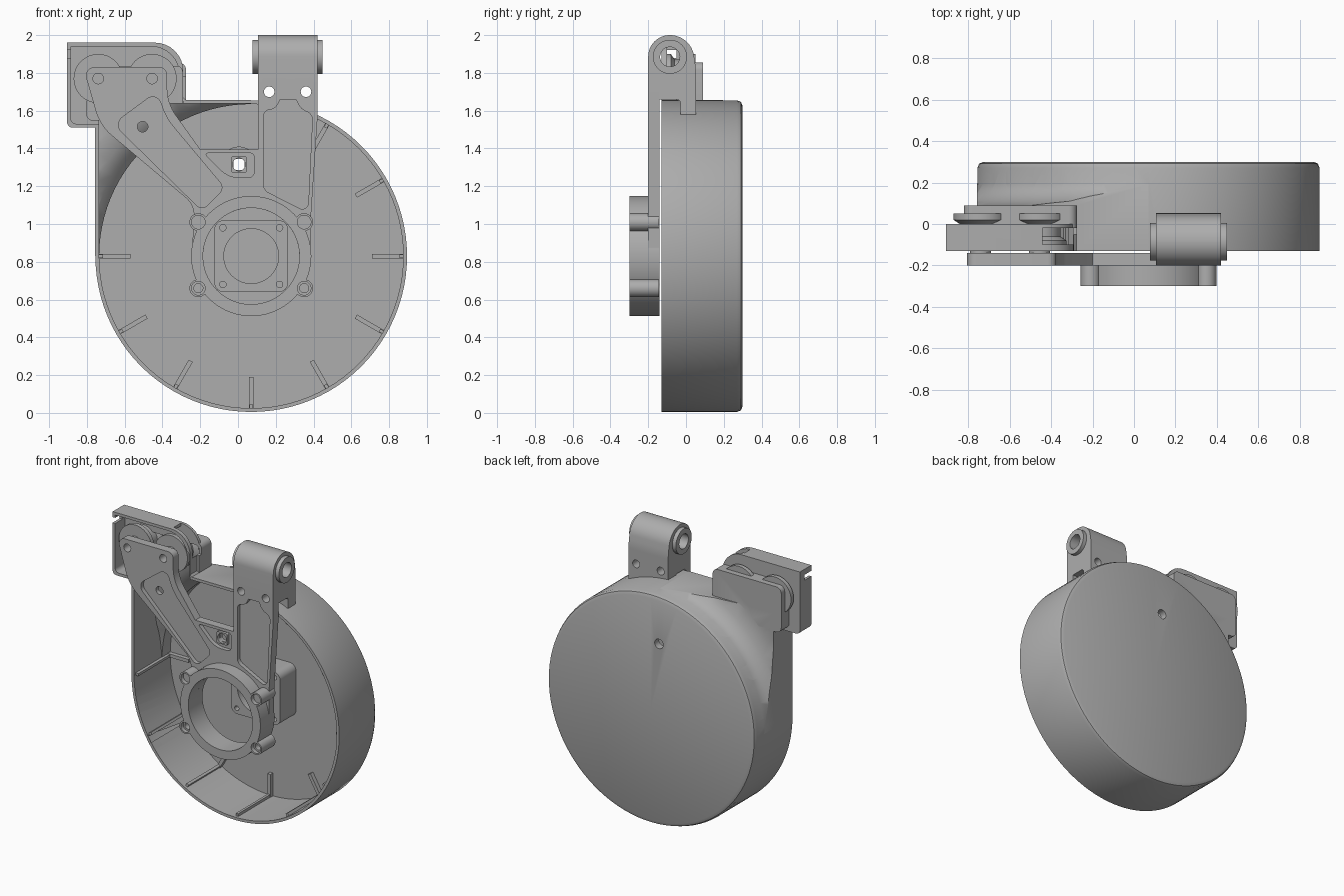
import bpy, bmesh, math
from mathutils import Vector

cube = bpy.data.objects.get("Cube")
if cube:
    bpy.data.objects.remove(cube, do_unlink=True)

GREY = (0.42, 0.42, 0.42, 1)
mat = bpy.data.materials.new("grey plastic")
mat.use_nodes = True
mat.diffuse_color = GREY
mat.node_tree.nodes["Principled BSDF"].inputs["Base Color"].default_value = GREY

CX, CZ = 0.07, 0.83      # drum axis
FRONT, BACK = -0.13, 0.30
R, WALL = 0.825, 0.02


def finish(name, bm):
    bmesh.ops.remove_doubles(bm, verts=bm.verts, dist=1e-5)
    bmesh.ops.recalc_face_normals(bm, faces=bm.faces)
    mesh = bpy.data.meshes.new(name)
    bm.to_mesh(mesh)
    bm.free()
    mesh.materials.append(mat)
    ob = bpy.data.objects.new(name, mesh)
    bpy.context.collection.objects.link(ob)
    return ob


def rounded(pts, steps=8):
    """Outline from (a, b, rounding distance) corners."""
    out, n = [], len(pts)
    for i, (a, b, d) in enumerate(pts):
        p = Vector((a, b))
        if d == 0:
            out.append(p)
            continue
        u = (Vector(pts[i - 1][:2]) - p).normalized()
        v = (Vector(pts[(i + 1) % n][:2]) - p).normalized()
        w = math.sin(u.angle(v) / 2)
        for k in range(steps + 1):
            t = k / steps
            f, g, h = (1 - t) ** 2, 2 * w * t * (1 - t), t * t
            out.append(((p + u * d) * f + p * g + (p + v * d) * h) / (f + g + h))
    return out


def prism(name, pts, t0, t1, axis="y"):
    bm = bmesh.new()
    put = (lambda p, t: (p[0], t, p[1])) if axis == "y" else (lambda p, t: (t, p[0], p[1]))
    lo = [bm.verts.new(put(p, t0)) for p in pts]
    hi = [bm.verts.new(put(p, t1)) for p in pts]
    bm.faces.new(lo)
    bm.faces.new(hi)
    for i in range(len(pts)):
        bm.faces.new((lo[i - 1], lo[i], hi[i], hi[i - 1]))
    return finish(name, bm)


def box(name, x0, x1, z0, z1, y0, y1, r=0):
    return prism(name, rounded([(x0, z0, r), (x1, z0, r), (x1, z1, r), (x0, z1, r)]), y0, y1)


def lathe(name, profile, x=CX, z=CZ, n=96, closed=False):
    """Spin (radius, y) points about an axis along y."""
    bm = bmesh.new()
    rings = []
    for i in range(n):
        a = 2 * math.pi * i / n
        rings.append([bm.verts.new((x + r * math.cos(a), y, z + r * math.sin(a))) for r, y in profile])
    m = len(profile)
    for i in range(n):
        for j in range(m if closed else m - 1):
            k = (j + 1) % m
            a, b = rings[i - 1], rings[i]
            if profile[j][0] == 0:
                bm.faces.new((a[j], a[k], b[k]))
            elif profile[k][0] == 0:
                bm.faces.new((a[j], a[k], b[j]))
            else:
                bm.faces.new((a[j], a[k], b[k], b[j]))
    return finish(name, bm)


def rod(name, x, z, r, y0, y1, n=32):
    return lathe(name, [(0, y0), (r, y0), (r, y1), (0, y1)], x, z, n)


def combine(ob, other, op="DIFFERENCE"):
    mod = ob.modifiers.new("bool", "BOOLEAN")
    mod.operation, mod.object, mod.solver = op, other, "EXACT"
    bpy.context.view_layer.objects.active = ob
    bpy.ops.object.modifier_apply(modifier=mod.name)
    bpy.data.objects.remove(other, do_unlink=True)


def flare(off):
    """Body that limits the square corner and sweeps it into the drum."""
    y = 0.09 - off
    return lathe("flare", [(0, -0.4), (1.7, -0.4), (1.7, y), (1.0, y), (0.91, y + 0.02),
                           (0.85, y + 0.06), (0.8 - off, y + 0.15), (0, y + 0.15)])


def corner(off, y0):
    ob = box("corner", -0.757 + off, CX, CZ, 1.657 - off, y0, 0.28 - off)
    combine(ob, flare(off), "INTERSECT")
    return ob


def roller_box(off, y0, y1):
    o = off
    return prism("roller_box", rounded([(-0.905 + o, 1.51 + o, 0.03), (-0.72, 1.51 + o, 0), (-0.72, 1.4, 0),
                 (-0.27 - o, 1.4, 0), (-0.27 - o, 1.65, 0), (-0.29 - o, 1.67, 0),
                 (-0.29 - o, 1.96 - o, 0.15), (-0.905 + o, 1.96 - o, 0)]), y0, y1)


# Casing: drum, swept corner and stepped roller housing, then hollowed
casing = lathe("casing", [(0, FRONT), (R, FRONT), (R, 0.27), (R - 0.009, 0.291), (R - 0.03, BACK), (0, BACK)])
combine(casing, corner(0, FRONT), "UNION")
combine(casing, roller_box(0, FRONT, 0), "UNION")
combine(casing, box("step", -0.82, -0.275, 1.53, 1.855, -0.05, 0.09, 0.04), "UNION")
combine(casing, lathe("bore", [(0, -0.3), (R - WALL, -0.3), (R - WALL, 0.28), (0, 0.28)]))
combine(casing, corner(WALL, -0.3))
combine(casing, roller_box(WALL, -0.3, -0.02))
combine(casing, box("pocket", -0.80, -0.295, 1.55, 1.835, -0.3, 0.07, 0.03))
combine(casing, box("top_notch", -0.44, -0.25, 1.78, 2.1, -0.10, -0.02))
combine(casing, box("side_notch", -0.95, -0.86, 1.88, 1.92, -0.2, -0.05))
parts = [casing]

# Boss around the sight hole in the floor
HX, HZ = 0.005, 1.315
boss = rod("sight_hole_boss", HX, HZ, 0.095, 0.25, 0.285)
for ob in (boss, casing):
    combine(ob, rod("hole", HX, HZ, 0.034, -0.4, 0.4))
parts.append(boss)

# Ribs along floor and wall
for i in range(9):
    a = math.radians(60 - 30 * i)
    bm = bmesh.new()
    for r0, r1, y0, y1, w in ((0.64, 0.815, 0.25, 0.285, 0.012), (0.785, 0.815, -0.11, 0.285, 0.009)):
        vs = bmesh.ops.create_cube(bm, size=1)["verts"]
        for v in vs:
            r, s = (r0 if v.co.x < 0 else r1), v.co.z * 2 * w
            v.co = (CX + r * math.cos(a) - s * math.sin(a), y0 if v.co.y < 0 else y1,
                    CZ + r * math.sin(a) + s * math.cos(a))
    parts.append(finish(f"rib_{i + 1}", bm))

# Central hub on the floor
hub = box("hub", CX - 0.195, CX + 0.195, CZ - 0.19, CZ + 0.19, 0.10, 0.285, 0.05)
combine(hub, rod("hub_bore", CX, CZ, 0.145, 0, 0.22, 48))
for sx in (-0.15, 0.15):
    for sz in (-0.15, 0.15):
        combine(hub, rod("hub_screw_hole", CX + sx, CZ + sz, 0.017, 0, 0.2, 16))
parts.append(hub)

# Grooved rollers with washers against the arm
for i, x in enumerate((-0.74, -0.455)):
    parts.append(lathe(f"roller_{i + 1}", [(0.028, -0.11), (0.13, -0.11), (0.13, -0.08), (0.10, -0.06),
                 (0.10, 0.0), (0.13, 0.02), (0.13, 0.05), (0.028, 0.05)], x, 1.77, 48, True))
    parts.append(lathe(f"washer_{i + 1}", [(0.028, -0.145), (0.05, -0.145), (0.05, -0.105), (0.028, -0.105)],
                       x, 1.77, 32, True))

# Forked arm plate with pockets
arm = prism("forked_arm", rounded([(-0.82, 1.83, 0.06), (-0.375, 1.83, 0.04), (-0.375, 1.64, 0.08),
            (-0.2, 1.395, 0), (0.105, 1.395, 0), (0.105, 1.75, 0), (0.42, 1.75, 0), (0.42, 1.55, 0),
            (0.385, 1.02, 0), (0.385, CZ, 0), (-0.245, CZ, 0), (-0.23, 1.1, 0.06), (-0.73, 1.52, 0.08)]),
            -0.20, -0.14)
pockets = [[(-0.66, 1.53, 0.06), (-0.43, 1.70, 0.06), (-0.38, 1.56, 0.06), (-0.07, 1.19, 0.04), (-0.19, 1.07, 0.04)],
           [(-0.18, 1.375, 0.02), (0.085, 1.375, 0.02), (0.085, 1.245, 0.03), (-0.05, 1.245, 0.06)],
           [(0.135, 1.18, 0.03), (0.37, 1.06, 0.05), (0.395, 1.58, 0.03), (0.33, 1.61, 0.03),
            (0.265, 1.75, 0.08), (0.2, 1.61, 0.03), (0.135, 1.6, 0.03)]]
for pts in pockets:
    combine(arm, prism("arm_pocket", rounded(pts), -0.3, -0.17))
combine(arm, rod("arm_bore", CX, CZ, 0.255, -0.4, 0, 64))
for x, z in ((-0.74, 1.77), (-0.455, 1.77), (-0.505, 1.515)):
    combine(arm, rod("arm_hole", x, z, 0.028, -0.4, 0))
combine(arm, box("sight_gap", HX - 0.03, HX + 0.03, HZ - 0.03, HZ + 0.03, -0.4, 0))
frame = box("sight_frame", HX - 0.042, HX + 0.042, HZ - 0.042, HZ + 0.042, -0.19, -0.14, 0.01)
combine(frame, rod("hole", HX, HZ, 0.034, -0.4, 0.4))
parts.append(frame)

# Hinge head on the right fork
head = prism("hinge_head", rounded([(-0.2, 1.66, 0), (-0.2, 2.0, 0.114), (0.025, 2.0, 0.11), (0.052, 1.83, 0.03),
             (0.052, 1.58, 0), (-0.03, 1.58, 0), (-0.03, 1.66, 0.02), (-0.14, 1.66, 0)], 12), 0.105, 0.42, "x")
ring = [(math.cos(k * math.pi / 20), math.sin(k * math.pi / 20)) for k in range(40)]
circle = lambda r: [(-0.085 + r * c, 1.885 + r * s) for c, s in ring]
bush = prism("hinge_bushing", circle(0.09), 0.077, 0.448, "x")
for ob in (head, bush):
    combine(ob, prism("pin_hole", circle(0.052), -0.1, 0.6, "x"))
for x in (0.165, 0.36):
    for ob in (head, arm):
        combine(ob, rod("bolt_hole", x, 1.70, 0.028, -0.4, 0.2))
parts += [arm, head, bush]

# Mounting ring with four screw ears
ring_ob = lathe("mounting_ring", [(0.255, -0.30), (0.318, -0.30), (0.318, -0.14), (0.255, -0.14)], closed=True)
for sx in (-0.28, 0.28):
    for sz in (-0.175, 0.175):
        combine(ring_ob, rod("ear", CX + sx, CZ + 0.005 + sz, 0.047, -0.298, -0.142), "UNION")
for sx in (-0.28, 0.28):
    for sz in (-0.175, 0.175):
        for r, y1 in ((0.024, 0), (0.036, -0.27)):
            for ob in (ring_ob, arm):
                combine(ob, rod("ear_hole", CX + sx, CZ + 0.005 + sz, r, -0.4, y1))
parts.append(ring_ob)

# Smooth shading with sharp edges kept
bpy.ops.object.select_all(action="DESELECT")
for ob in parts:
    ob.select_set(True)
bpy.context.view_layer.objects.active = casing
bpy.ops.object.shade_smooth_by_angle(angle=math.radians(35))
